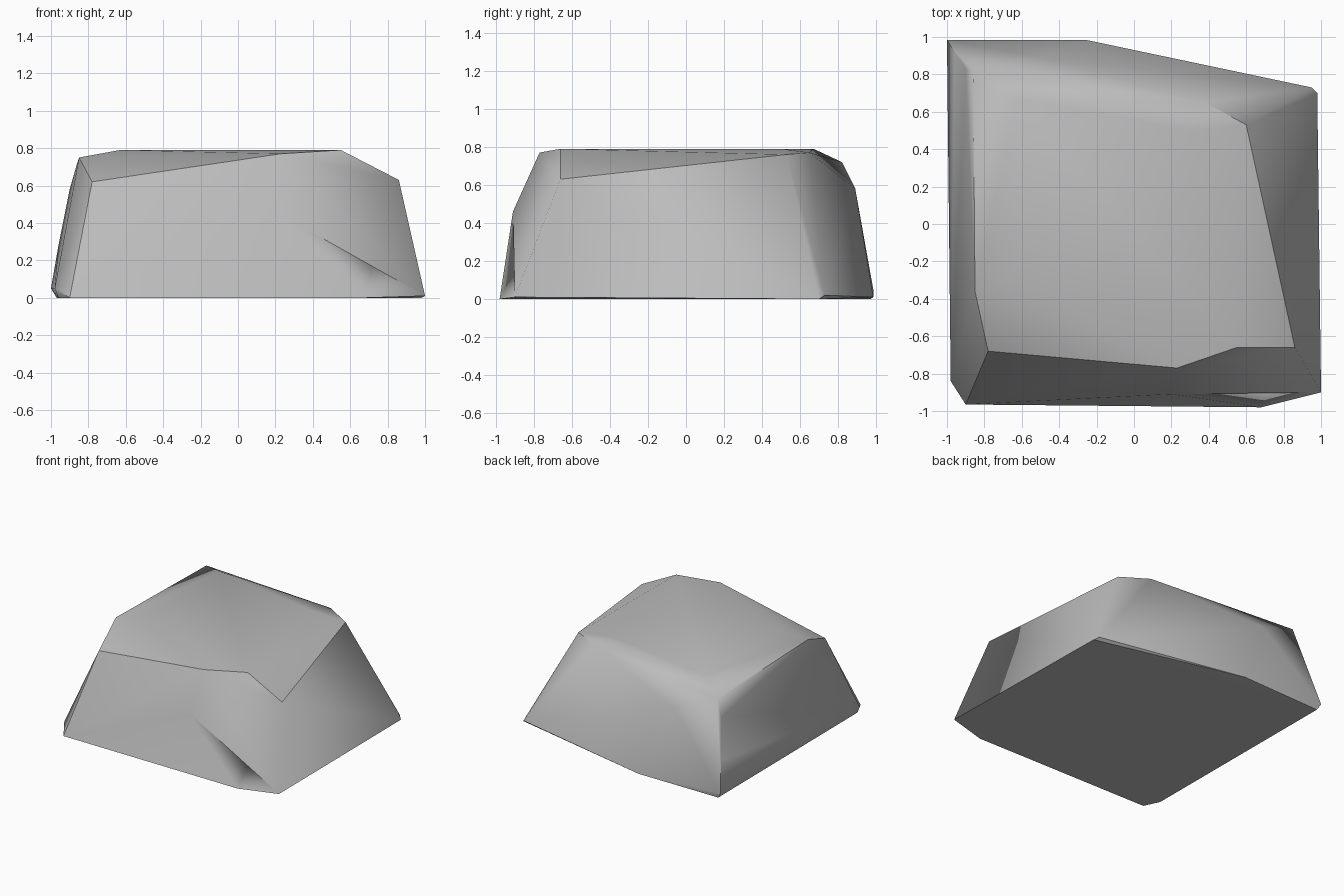
import bpy, bmesh
from mathutils import Vector

if "Cube" in bpy.data.objects:
    bpy.data.objects.remove(bpy.data.objects["Cube"], do_unlink=True)

# Plain stone material
stone = bpy.data.materials.new("grey stone")
stone.use_nodes = True
stone.diffuse_color = (0.5, 0.5, 0.5, 1)
stone.node_tree.nodes["Principled BSDF"].inputs["Base Color"].default_value = (0.5, 0.5, 0.5, 1)

# Corner points of the boulder, ring by ring
foot = [(-.96, -.84, 0), (-.9, -.965, 0), (.68, -.98, 0), (1, -.9, .01),
        (.98, .7, 0), (.95, .73, .02), (-.26, .985, .01), (-.97, .97, 0)]
flare = [(-.98, -.84, .05), (-1, .985, .05), (-.96, .92, .28), (.2, -.91, .46)]
shoulder = [(.86, -.66, .63), (.23, -.77, .77), (-.78, -.68, .62), (-.85, -.36, .75),
            (-.9, .83, .58), (-.51, .89, .58), (.38, .65, .77), (.6, .53, .76)]
crown = [(.55, -.66, .79), (-.63, -.3, .79), (-.63, .67, .79),
         (.3, .5, .79), (-.86, .82, .72)]

bm = bmesh.new()
for p in foot + flare + shoulder + crown:
    bm.verts.new(p)
hull = bmesh.ops.convex_hull(bm, input=bm.verts)
loose = [v for v in bm.verts if not v.link_faces]
bmesh.ops.delete(bm, geom=loose, context='VERTS')

# Shallow hollow worn into the front, near the foot
hollow = Vector((.73, -.86, .24))
front = [f for f in bm.faces if f.normal.y < -.6 and
         any((v.co - Vector(foot[2])).length < .01 for v in f.verts)]
face = min(front, key=lambda f: (f.calc_center_median() - hollow).length)
centre = bmesh.ops.poke(bm, faces=[face])["verts"][0]
centre.co = hollow
bmesh.ops.recalc_face_normals(bm, faces=bm.faces)

# Smooth stone with crisp ridges; two opposite upright corners stay rounded
for f in bm.faces:
    f.smooth = True
for e in bm.edges:
    a, b = (v.co for v in e.verts)
    upright = abs(a.z - b.z) > .25 and min(a.z, b.z) < .4
    rounded = upright and a.x * a.y < 0 and b.x * b.y < 0
    e.smooth = rounded or centre in e.verts or e.calc_face_angle(0) < .6

mesh = bpy.data.meshes.new("boulder")
bm.to_mesh(mesh)
bm.free()
mesh.materials.append(stone)
bpy.context.collection.objects.link(bpy.data.objects.new("boulder", mesh))
